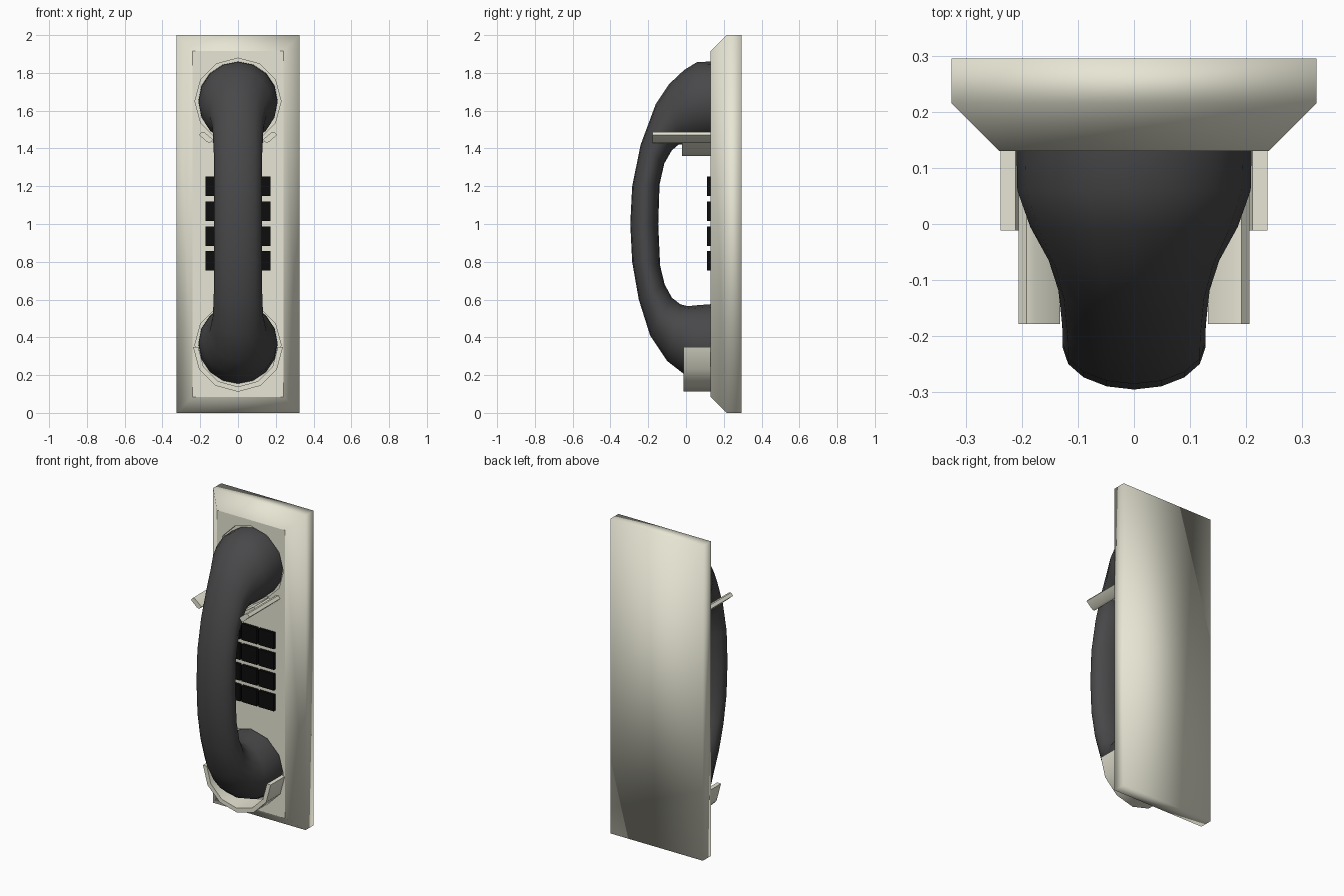
import bpy, bmesh, math

if "Cube" in bpy.data.objects:
    bpy.data.objects.remove(bpy.data.objects["Cube"])


def material(name, rgb):
    m = bpy.data.materials.new(name)
    m.diffuse_color = (*rgb, 1)
    m.use_nodes = True
    m.node_tree.nodes["Principled BSDF"].inputs["Base Color"].default_value = m.diffuse_color
    return m


CREAM = material("cream", (0.80, 0.79, 0.66))
DARK = material("dark_grey", (0.065, 0.065, 0.068))
BLACK = material("black", (0.004, 0.004, 0.004))


def make(name, bm, mat, smooth=None):
    bmesh.ops.recalc_face_normals(bm, faces=bm.faces)
    me = bpy.data.meshes.new(name)
    bm.to_mesh(me)
    bm.free()
    ob = bpy.data.objects.new(name, me)
    bpy.context.collection.objects.link(ob)
    me.materials.append(mat)
    bpy.ops.object.select_all(action='DESELECT')
    ob.select_set(True)
    bpy.context.view_layer.objects.active = ob
    if smooth == 180:
        bpy.ops.object.shade_smooth()
    elif smooth:
        bpy.ops.object.shade_smooth_by_angle(angle=math.radians(smooth))
    return ob


def loft(name, rings, mat, smooth=None, cap_start=True, cap_end=True):
    bm = bmesh.new()
    loops = [[bm.verts.new(p) for p in r] for r in rings]
    n = len(loops[0])
    for a, b in zip(loops, loops[1:]):
        for i in range(n):
            j = (i + 1) % n
            bm.faces.new((a[i], a[j], b[j], b[i]))
    if cap_start:
        bm.faces.new(loops[0])
    if cap_end:
        bm.faces.new(loops[-1])
    return make(name, bm, mat, smooth)


def prism(name, outline, y0, y1, mat, smooth=None):
    return loft(name, [[(x, y, z) for x, z in outline] for y in (y0, y1)], mat, smooth)


def rect(hx, z0, z1, x=0):
    return [(x - hx, z0), (x + hx, z0), (x + hx, z1), (x - hx, z1)]


def arc(r, cz, a0, a1, n):
    return [(r * math.cos(math.radians(a0 + (a1 - a0) * i / n)),
             cz + r * math.sin(math.radians(a0 + (a1 - a0) * i / n))) for i in range(n + 1)]


# wall housing: sloped frame, open at the front where the panel sits
frame = [(0.295, 0.325, 0, 2), (0.215, 0.325, 0, 2), (0.13, 0.24, 0.085, 1.915)]
loft("housing", [[(x, y, z) for x, z in rect(hx, z0, z1)] for y, hx, z0, z1 in frame],
     CREAM, 180, cap_end=False)

# front panel with two shallow round recesses
panel = prism("front_panel", rect(0.24, 0.085, 1.915), 0.13, 0.2, CREAM)
for cz in (1.65, 0.36):
    cutter = prism("recess_cutter", arc(0.228, cz, 0, 330, 11), 0.05, 0.15, CREAM)
    cutter.hide_render = True
    mod = panel.modifiers.new("recess", 'BOOLEAN')
    mod.operation = 'DIFFERENCE'
    mod.solver = 'EXACT'
    mod.object = cutter
    bpy.context.view_layer.objects.active = panel
    bpy.ops.object.modifier_apply(modifier=mod.name)
    bpy.data.objects.remove(cutter)

# handset: elliptical sections given as outer (y, z), inner (y, z), half width
sections = [
    (0.15, 1.86, 0.15, 1.44, 0.21), (0.06, 1.858, 0.06, 1.43, 0.208),
    (-0.01, 1.815, 0.0, 1.425, 0.185), (-0.09, 1.74, -0.04, 1.42, 0.152),
    (-0.16, 1.635, -0.075, 1.39, 0.135), (-0.24, 1.42, -0.115, 1.32, 0.128),
    (-0.285, 1.2, -0.14, 1.21, 0.127), (-0.295, 1.0, -0.147, 1.0, 0.127),
    (-0.285, 0.8, -0.137, 0.78, 0.127), (-0.25, 0.6, -0.113, 0.68, 0.128),
    (-0.19, 0.41, -0.075, 0.61, 0.133), (-0.1, 0.275, -0.03, 0.575, 0.152),
    (-0.01, 0.205, 0.01, 0.565, 0.185), (0.06, 0.175, 0.06, 0.57, 0.208),
    (0.15, 0.155, 0.15, 0.577, 0.21)]
rings = []
for oy, oz, iy, iz, w in sections:
    ring = []
    for k in range(16):
        a = math.tau * k / 16
        c = math.cos(a) / 2
        ring.append((w * math.sin(a), (oy + iy) / 2 + (oy - iy) * c,
                     (oz + iz) / 2 + (oz - iz) * c))
    rings.append(ring)
loft("handset", rings, DARK, 70)

# lower cradle cup
prism("lower_cup", arc(0.238, 0.35, 180, 360, 6) + arc(0.211, 0.35, 360, 180, 6),
      -0.012, 0.14, CREAM, 35)

# upper hook: two prongs and the saddle between them
prong = [(0.132, 1.447), (0.148, 1.43), (0.165, 1.434), (0.206, 1.472),
         (0.192, 1.488), (0.176, 1.484)]
for side, s in (("left", -1), ("right", 1)):
    prism(f"hook_prong_{side}", [(s * x, z) for x, z in prong], -0.178, 0.14, CREAM, 40)
half = [(0.145, 1.44), (0.07, 1.38), (0.025, 1.36)]
inner = [(0.025, 1.39), (0.06, 1.41), (0.125, 1.455)]
prism("hook_saddle", half + [(-x, z) for x, z in half[::-1]]
      + [(-x, z) for x, z in inner[::-1]][::-1] + inner, -0.02, 0.14, CREAM, 35)

# keypad
for row in range(4):
    for col in range(3):
        z = 0.753 + row * 0.1315
        prism(f"key_{row}_{col}", rect(0.053, z, z + 0.103, (col - 1) * 0.119),
              0.112, 0.14, BLACK)
